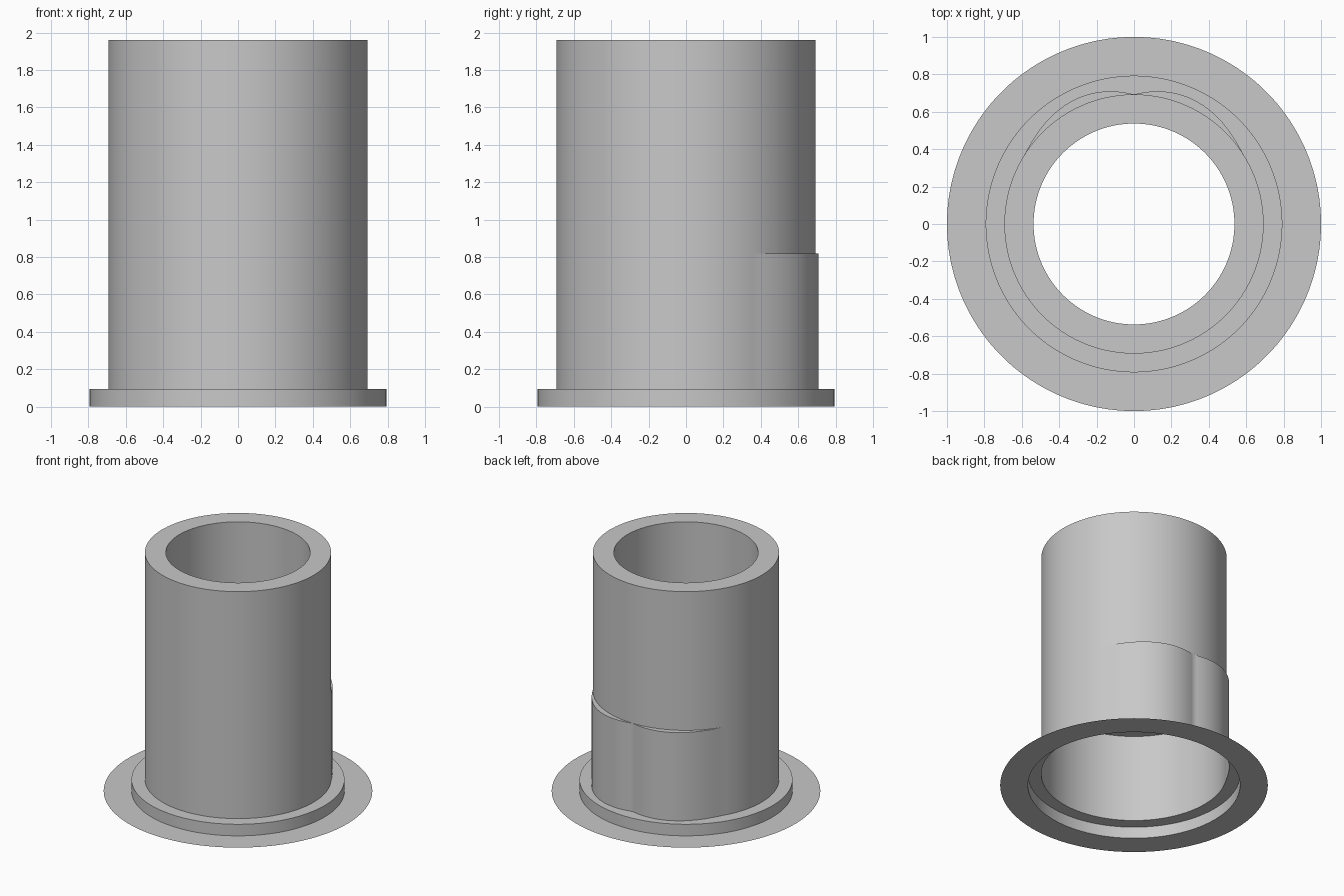
import bpy
import bmesh
import math

cube = bpy.data.objects.get("Cube")
if cube:
    bpy.data.objects.remove(cube, do_unlink=True)

SEGMENTS = 180
TUBE, BORE, COLLAR, FLANGE = 0.693, 0.537, 0.793, 1.0
STEP_Z, SOCKET_Z, TOP_Z = 0.095, 0.82, 1.96

grey = bpy.data.materials.new("plain grey")
grey.use_nodes = True
colour = (0.58, 0.58, 0.58, 1)
grey.diffuse_color = colour
grey.node_tree.nodes["Principled BSDF"].inputs["Base Color"].default_value = colour


def socket(angle):
    """Socket radius, with two soft lobes either side of the back."""
    off_back = abs((angle - math.pi / 2 + math.pi) % math.tau - math.pi)
    t = off_back / math.radians(58)
    if t >= 1:
        return TUBE
    return TUBE + 0.044 * max(0, math.sin(math.pi * t ** 0.8)) ** 1.3


def lathe(name, profile, closed=False):
    """Sweep (radius, z) points round z; a radius may depend on the angle."""
    bm = bmesh.new()
    rings = []
    for radius, z in profile:
        ring = []
        for i in range(SEGMENTS):
            a = math.tau * i / SEGMENTS
            r = radius(a) if callable(radius) else radius
            ring.append(bm.verts.new((r * math.cos(a), r * math.sin(a), z)))
        rings.append(ring)
    pairs = list(zip(rings, rings[1:]))
    if closed:
        pairs.append((rings[-1], rings[0]))
    for low, high in pairs:
        for i in range(SEGMENTS):
            j = (i + 1) % SEGMENTS
            bm.faces.new((low[i], low[j], high[j], high[i]))
    # Merge the cap where the lobes vanish into the round wall
    bmesh.ops.remove_doubles(bm, verts=bm.verts, dist=0.00005)
    mesh = bpy.data.meshes.new(name)
    bm.to_mesh(mesh)
    bm.free()
    mesh.materials.append(grey)
    obj = bpy.data.objects.new(name, mesh)
    bpy.context.collection.objects.link(obj)
    bpy.ops.object.select_all(action="DESELECT")
    obj.select_set(True)
    bpy.context.view_layer.objects.active = obj
    bpy.ops.object.shade_smooth_by_angle(angle=math.radians(35))
    return obj


# Flat thin flange on the ground
lathe("base_flange", [(FLANGE, 0), (COLLAR, 0)])

# Raised step, open underneath
lathe("collar_step", [(COLLAR, 0), (COLLAR, STEP_Z), (socket, STEP_Z)])

# Thin lower wall with the lobed back and its small cap
lathe("lower_socket", [(socket, STEP_Z), (socket, SOCKET_Z), (TUBE, SOCKET_Z)])

# Thick upper tube with a round bore
lathe("upper_tube", [(TUBE, SOCKET_Z), (TUBE, TOP_Z), (BORE, TOP_Z), (BORE, SOCKET_Z)],
      closed=True)
